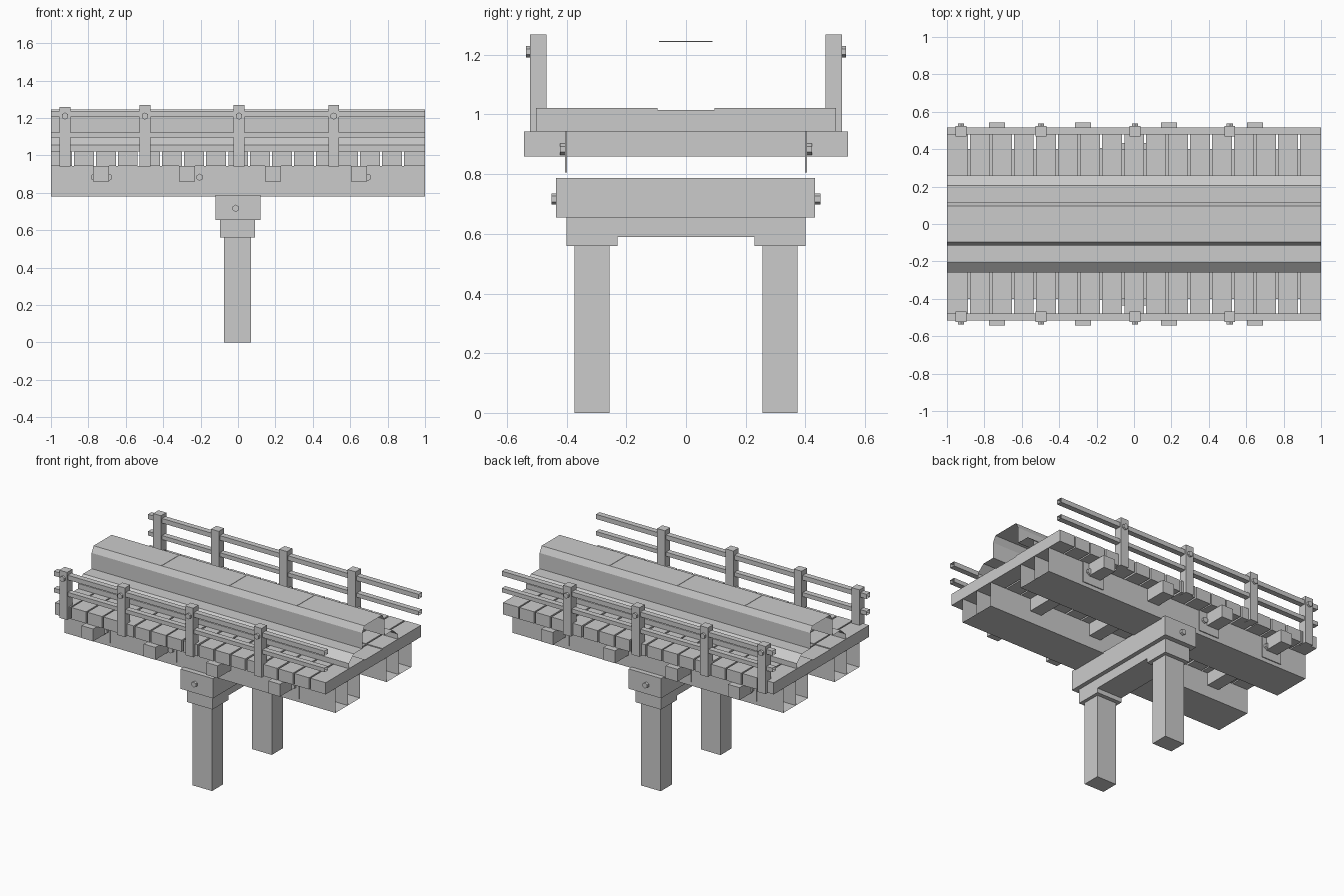
import bpy, bmesh, math, random
from mathutils import Matrix

random.seed(4)
cube = bpy.data.objects.get("Cube")
if cube:
    bpy.data.objects.remove(cube, do_unlink=True)

grey = bpy.data.materials.new("plain_grey")
grey.use_nodes = True
colour = (0.6, 0.6, 0.6, 1)
grey.diffuse_color = colour
grey.node_tree.nodes["Principled BSDF"].inputs["Base Color"].default_value = colour


def finish(name, bm):
    mesh = bpy.data.meshes.new(name)
    bm.to_mesh(mesh)
    bm.free()
    mesh.materials.append(grey)
    obj = bpy.data.objects.new(name, mesh)
    bpy.context.scene.collection.objects.link(obj)
    return obj


def box(name, xs, ys, zs):
    """Closed box between pairs of limits."""
    bm = bmesh.new()
    bmesh.ops.create_cube(bm, size=1)
    for v in bm.verts:
        for i, (a, b) in enumerate((xs, ys, zs)):
            v.co[i] = max(a, b) if v.co[i] > 0 else min(a, b)
    return finish(name, bm)


def shell(name, profile, closed=True):
    """Open-ended sheet along x; a clockwise (y, z) profile faces outward."""
    bm = bmesh.new()
    rows = [[bm.verts.new((x, y, z)) for y, z in profile] for x in (-1, 1)]
    n = len(profile)
    for i in range(n if closed else n - 1):
        j = (i + 1) % n
        bm.faces.new((rows[0][i], rows[1][i], rows[1][j], rows[0][j]))
    return finish(name, bm)


def tube(name, ys, zs):
    (y0, y1), (z0, z1) = sorted(ys), zs
    return shell(name, [(y0, z0), (y0, z1), (y1, z1), (y1, z0)])


def bolt(name, x, y0, y1, z):
    """Six-sided bolt head along y."""
    bm = bmesh.new()
    bmesh.ops.create_cone(bm, cap_ends=True, segments=6, radius1=0.019,
                          radius2=0.019, depth=abs(y1 - y0))
    bmesh.ops.transform(bm, verts=bm.verts, matrix=Matrix.Translation(
        (x, (y0 + y1) / 2, z)) @ Matrix.Rotation(math.pi / 2, 4, 'X'))
    return finish(name, bm)


# Supporting trestle
box("cap_beam", (-0.12, 0.12), (-0.435, 0.433), (0.655, 0.787))
box("corbel_beam", (-0.095, 0.092), (-0.4, 0.4), (0.59, 0.655))

for side, s in (("front", -1), ("back", 1)):
    box(side + "_leg", (-0.075, 0.07), (s * 0.257, s * 0.374), (0, 0.56))
    box(side + "_corbel_foot", (-0.095, 0.092), (s * 0.23, s * 0.4), (0.56, 0.59))
    bolt(side + "_cap_bolt", -0.012, s * 0.43, s * 0.45, 0.717)

    # Paired hollow girders
    for part, y in (("inner", 0.14), ("outer", 0.27)):
        tube(f"{side}_{part}_girder", (s * y, s * (y + 0.13)), (0.78, 0.943))

    # Bracket plates on the girder sides
    for x0, x1 in ((-0.805, -0.66), (-0.32, -0.17), (0.58, 0.735)):
        box(side + "_bracket_plate", (x0, x1), (s * 0.398, s * 0.406), (0.805, 0.943))
    for x in (-0.77, -0.69, -0.205, 0.695):
        bolt(side + "_bracket_bolt", x, s * 0.4, s * 0.422, 0.883)

    # Railing
    for x, top in ((-0.925, 1.258), (-0.498, 1.268), (0.006, 1.268), (0.512, 1.268)):
        box(side + "_rail_post", (x - 0.029, x + 0.029), (s * 0.467, s * 0.523), (0.94, top))
        bolt(side + "_post_bolt", x, s * 0.52, s * 0.537, 1.21)
    tube(side + "_upper_rail", (s * 0.478, s * 0.515), (1.205, 1.236))
    tube(side + "_lower_rail", (s * 0.478, s * 0.515), (1.095, 1.122))

# Cross beams under the deck
for i in range(4):
    x = -0.733 + 0.46 * i
    box("cross_beam", (x - 0.043, x + 0.043), (-0.543, 0.543), (0.86, 0.943))

# Deck planks, each in three lengths
count = 17
pitch = 2 / count
for i in range(count):
    x = -1 + pitch * i
    left = x + (random.uniform(0.004, 0.007) if i else 0)
    right = x + pitch - (random.uniform(0.004, 0.007) if i < count - 1 else 0)
    for part, y0, y1, top in (("front", -0.503, -0.095, 1.021),
                              ("middle", -0.095, 0.095, 1.015),
                              ("back", 0.095, 0.503, 1.021)):
        box(part + "_deck_plank", (left, right), (y0, y1), (0.943, top))

# Stepped central hood with bevelled shoulders
half = [(0.258, 1.02), (0.258, 1.055), (0.206, 1.1), (0.116, 1.1),
        (0.116, 1.205), (0.095, 1.245)]
shell("central_hood", [(-y, z) for y, z in half] + half[::-1], closed=False)
for x in (-0.5, 0, 0.5):
    box("hood_seam", (x - 0.003, x + 0.003), (-0.09, 0.088), (1.243, 1.247))
